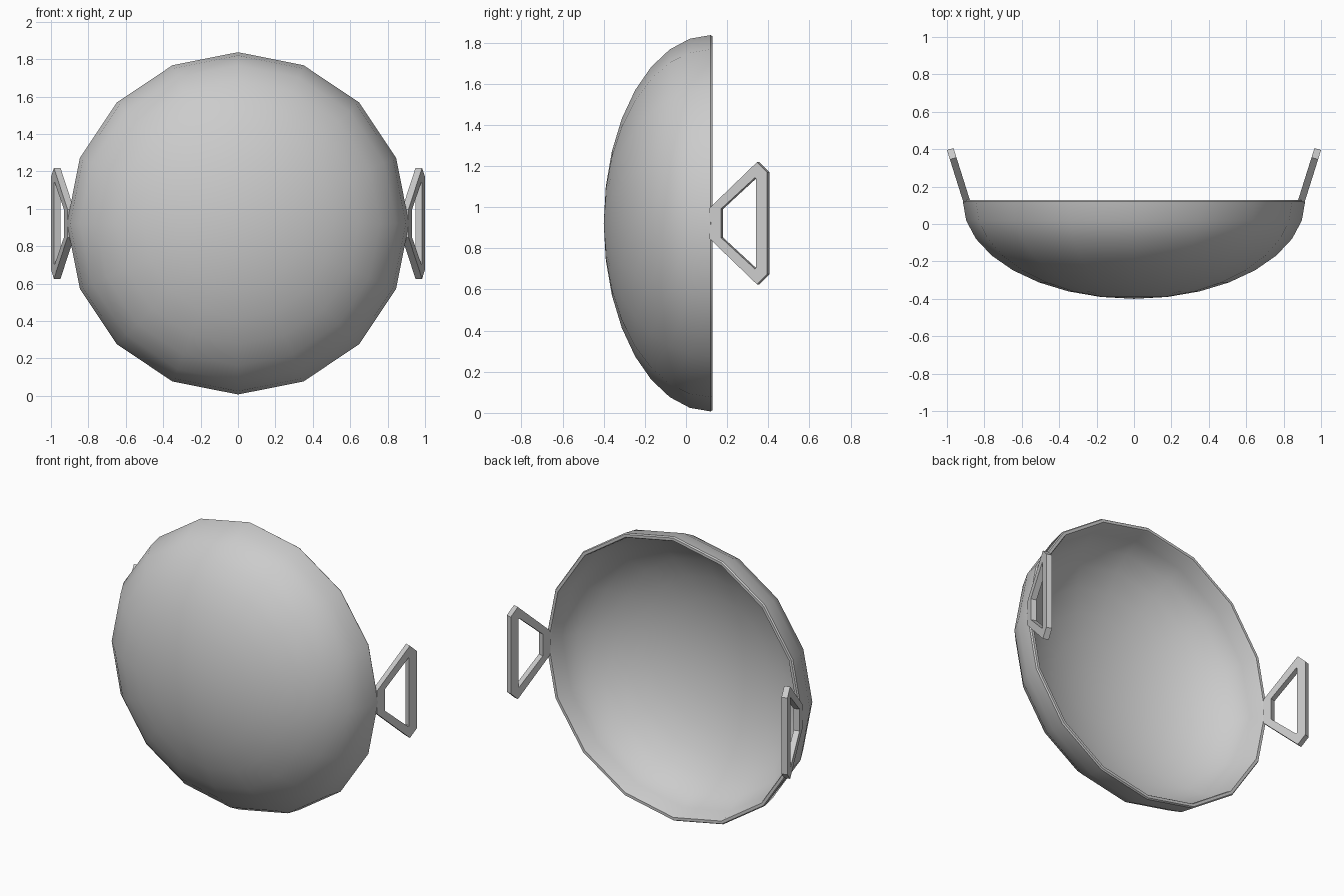
import bpy
import bmesh
import math

if "Cube" in bpy.data.objects:
    bpy.data.objects.remove(bpy.data.objects["Cube"])

CENTRE_Z = 0.922
SIDES = 16

steel = bpy.data.materials.new("grey steel")
steel.diffuse_color = (0.6, 0.6, 0.6, 1)
steel.use_nodes = True
steel.node_tree.nodes["Principled BSDF"].inputs["Base Color"].default_value = steel.diffuse_color


def finish(bm, name):
    bmesh.ops.recalc_face_normals(bm, faces=bm.faces)
    mesh = bpy.data.meshes.new(name)
    bm.to_mesh(mesh)
    bm.free()
    obj = bpy.data.objects.new(name, mesh)
    bpy.context.collection.objects.link(obj)
    mesh.materials.append(steel)
    bpy.ops.object.select_all(action='DESELECT')
    obj.select_set(True)
    bpy.context.view_layer.objects.active = obj
    bpy.ops.object.shade_smooth_by_angle(angle=math.radians(35))
    return obj


def arc(radius, depth, steps=8):
    """Quarter ellipse from the pole to the rim, as (radius, y)."""
    return [(radius * math.cos(math.pi / 2 * k / steps),
             0.12 - depth * math.sin(math.pi / 2 * k / steps))
            for k in range(steps, -1, -1)]


# Shallow bowl: outer wall, rounded rim and inner wall revolved about y
outer = arc(0.915, 0.52)
inner = arc(0.885, 0.495)
outer[0], inner[0] = (0, outer[0][1]), (0, inner[0][1])
profile = outer + [(0.909, 0.129), (0.891, 0.129)] + inner[::-1]
bm = bmesh.new()
rings = []
for r, y in profile:
    count = SIDES if r > 0 else 1
    rings.append([bm.verts.new((r * math.cos(2 * math.pi * i / SIDES), y,
                                CENTRE_Z + r * math.sin(2 * math.pi * i / SIDES)))
                  for i in range(count)])
for a, b in zip(rings, rings[1:]):
    for i in range(SIDES):
        j = (i + 1) % SIDES
        quad = [a[i % len(a)], a[j % len(a)], b[j % len(b)], b[i % len(b)]]
        bm.faces.new(list(dict.fromkeys(quad)))
finish(bm, "bowl")

# Flared handles: a chamfered trapezoid frame leaning outward
upper_frame = [(0.115, 0.075), (0.345, 0.297), (0.395, 0.247)]
upper_hole = [(0.17, 0.07), (0.335, 0.222), (0.34, 0.218)]


def mirrored(points):
    return points + [(y, -z) for y, z in points[::-1]]


def handle(side, name):
    bm = bmesh.new()
    loops = []
    for points in (mirrored(upper_frame), mirrored(upper_hole)):
        for dx, dy in ((0, 0), (-0.035, 0.011)):
            loops.append([bm.verts.new((side * (1.0 - (0.395 - y) * 0.315 + dx),
                                        y + dy, CENTRE_Z + z)) for y, z in points])
    out_near, out_far, in_near, in_far = loops
    for a, b in ((out_near, out_far), (out_far, in_far),
                 (in_far, in_near), (in_near, out_near)):
        for i in range(6):
            j = (i + 1) % 6
            bm.faces.new((a[i], a[j], b[j], b[i]))
    finish(bm, name)


handle(1, "right_handle")
handle(-1, "left_handle")
